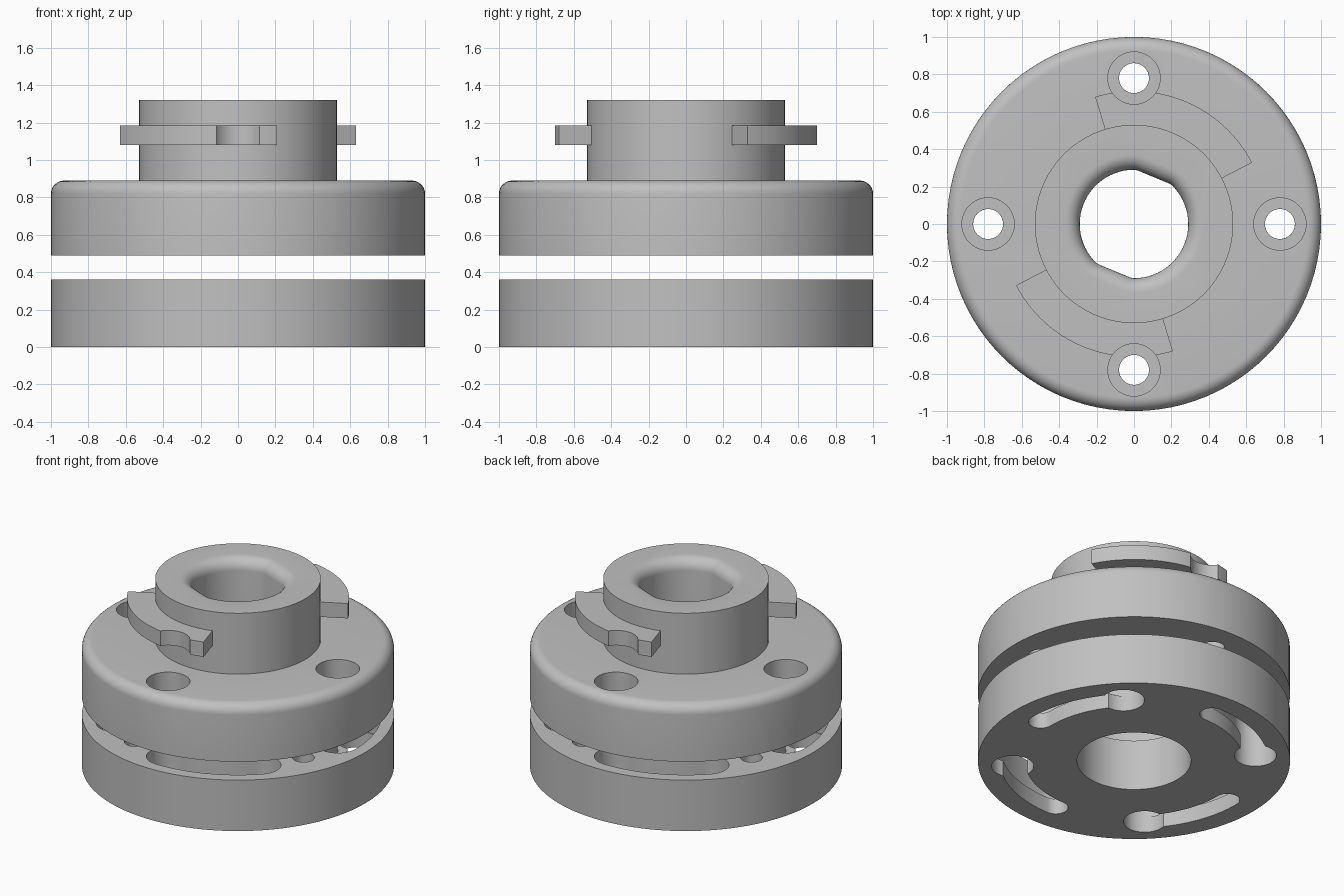
import bpy, bmesh
from math import sin, cos, pi, radians

cube = bpy.data.objects.get("Cube")
if cube:
    bpy.data.objects.remove(cube)

SEG = 96
BOLT_R = 0.78        # radius of the bolt circle
QUARTERS = (0, 90, 180, 270)

grey = bpy.data.materials.new("plain grey")
grey.use_nodes = True
COLOUR = (0.53, 0.53, 0.53, 1)
grey.diffuse_color = COLOUR
grey.node_tree.nodes["Principled BSDF"].inputs["Base Color"].default_value = COLOUR


def polar(r, deg):
    return r * cos(radians(deg)), r * sin(radians(deg))


def loft(name, rings):
    """Closed solid through rings of equal point count, bottom to top."""
    bm = bmesh.new()
    loops = [[bm.verts.new(p) for p in ring] for ring in rings]
    n = len(loops[0])
    for low, high in zip(loops, loops[1:]):
        for i in range(n):
            j = (i + 1) % n
            bm.faces.new((low[i], low[j], high[j], high[i]))
    bm.faces.new(loops[0][::-1])
    bm.faces.new(loops[-1])
    bmesh.ops.recalc_face_normals(bm, faces=bm.faces)
    mesh = bpy.data.meshes.new(name)
    bm.to_mesh(mesh)
    bm.free()
    mesh.materials.append(grey)
    ob = bpy.data.objects.new(name, mesh)
    bpy.context.collection.objects.link(ob)
    return ob


def prism(name, outline, z0, z1):
    return loft(name, [[(x, y, z) for x, y in outline] for z in (z0, z1)])


def circle(r, centre=(0, 0), n=SEG):
    return [(centre[0] + r * cos(2 * pi * i / n), centre[1] + r * sin(2 * pi * i / n))
            for i in range(n)]


def turned(name, profile):
    return loft(name, [[(x, y, z) for x, y in circle(r)] for r, z in profile])


def arc(r, a0, a1, n=16, centre=(0, 0)):
    pts = [polar(r, a0 + (a1 - a0) * i / n) for i in range(n + 1)]
    return [(centre[0] + x, centre[1] + y) for x, y in pts]


def slot(a0, a1, w):
    """Curved slot outline with round ends along the bolt circle."""
    return (arc(BOLT_R + w, a0, a1)
            + arc(w, a1, a1 + 180, centre=polar(BOLT_R, a1))[1:-1]
            + arc(BOLT_R - w, a1, a0)
            + arc(w, a0 + 180, a0 + 360, centre=polar(BOLT_R, a0))[1:-1])


def cut(ob, cutters):
    """Subtract the cutters, bake the result and remove them."""
    for c in cutters:
        c.hide_render = True
        mod = ob.modifiers.new("cut", 'BOOLEAN')
        mod.operation = 'DIFFERENCE'
        mod.solver = 'EXACT'
        mod.object = c
    deps = bpy.context.evaluated_depsgraph_get()
    baked = bpy.data.meshes.new_from_object(ob.evaluated_get(deps))
    ob.modifiers.clear()
    ob.data = baked
    for c in cutters:
        bpy.data.objects.remove(c)


def smooth(ob):
    bpy.ops.object.select_all(action='DESELECT')
    ob.select_set(True)
    bpy.context.view_layer.objects.active = ob
    bpy.ops.object.shade_smooth_by_angle(angle=radians(25))


# Lower disc: bore, keyhole slots with wide pockets above, blind pin holes
lower = prism("lower_disc", circle(1), 0, 0.36)
cutters = [prism("bore_cutter", circle(0.365), -0.1, 0.5)]
for a in QUARTERS:
    cutters += [
        prism("pocket_cutter", slot(a, a + 45, 0.14), 0.11, 0.5),
        prism("slot_cutter", slot(a, a + 45, 0.08), -0.1, 0.2),
        prism("entry_cutter", circle(0.135, polar(BOLT_R, a + 45), 48), -0.1, 0.2),
        prism("pin_hole_cutter", circle(0.07, polar(BOLT_R, a + 67.5), 32), 0.16, 0.5),
    ]
cut(lower, cutters)

# Upper disc with rounded shoulder and neck
FILLET, TOP, NECK = 0.07, 0.89, 1.32
shoulder = [(1 - FILLET + FILLET * cos(t * pi / 16), TOP - FILLET + FILLET * sin(t * pi / 16))
            for t in range(9)]
upper = turned("upper_disc_and_neck",
               [(1, 0.49)] + shoulder + [(0.53, TOP), (0.53, NECK)])


# Bore with two flats and a flared mouth
def bore_ring(grow, z):
    ring = []
    for i in range(SEG):
        a = 360 * i / SEG
        flat = 0.272 / max(abs(cos(radians(a - 67.5))), 0.01)
        x, y = polar(min(0.29, flat) + grow, a)
        ring.append((x, y, z))
    return ring


FLARE = 0.08
mouth = [bore_ring(FLARE * (1 - cos(t * pi / 16)), NECK - FLARE + FLARE * sin(t * pi / 16))
         for t in range(9)]
bore = loft("flat_bore_cutter", [bore_ring(0, 0.4)] + mouth + [bore_ring(FLARE, NECK + 0.1)])
cutters = [bore, prism("recess_cutter", circle(0.6), 0.4, 0.6)]
for a in QUARTERS:
    at = polar(BOLT_R, a)
    cutters += [prism("counterbore_cutter", circle(0.14, at, 48), 0.65, 1),
                prism("bolt_hole_cutter", circle(0.08, at, 48), 0.4, 0.8)]
cut(upper, cutters)

# Locking tabs on the neck, notched for bolt access
tabs = []
for name, turn in (("back_locking_tab", 0), ("front_locking_tab", 180)):
    outline = arc(0.711, 27.5 + turn, 107 + turn, 32) + arc(0.52, 107 + turn, 27.5 + turn, 32)
    tab = prism(name, outline, 1.08, 1.185)
    cut(tab, [prism("notch_cutter", circle(0.14, polar(BOLT_R, 90 + turn), 48), 1, 1.3)])
    tabs.append(tab)

for ob in [lower, upper] + tabs:
    smooth(ob)
